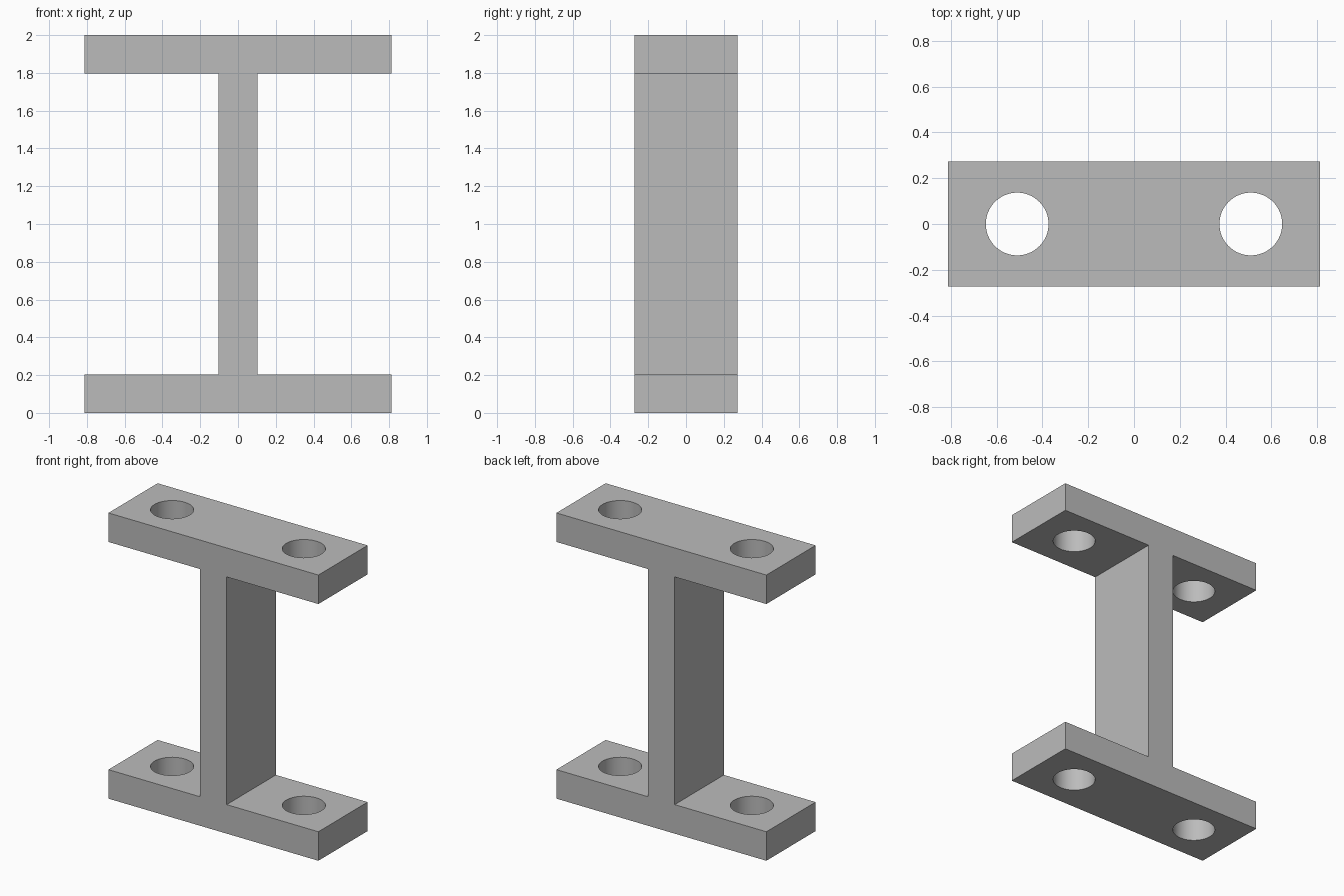
import bpy
import bmesh
from math import radians
from mathutils import Matrix

cube = bpy.data.objects.get("Cube")
if cube:
    bpy.data.objects.remove(cube, do_unlink=True)

HALF_W, HALF_D, HEIGHT = 0.813, 0.272, 2.0
FLANGE, HALF_WEB = 0.203, 0.103
HOLE_X, HOLE_R = 0.51, 0.137

grey = bpy.data.materials.new("plain grey")
grey.use_nodes = True
colour = (0.5, 0.5, 0.5, 1)
grey.diffuse_color = colour
grey.node_tree.nodes["Principled BSDF"].inputs["Base Color"].default_value = colour


def add_object(name, bm):
    bmesh.ops.recalc_face_normals(bm, faces=bm.faces)
    mesh = bpy.data.meshes.new(name)
    bm.to_mesh(mesh)
    bm.free()
    mesh.materials.append(grey)
    obj = bpy.data.objects.new(name, mesh)
    bpy.context.collection.objects.link(obj)
    return obj


# I-shaped profile: right half, then its mirror, extruded front to back
right = [(HALF_W, 0), (HALF_W, FLANGE), (HALF_WEB, FLANGE),
         (HALF_WEB, HEIGHT - FLANGE), (HALF_W, HEIGHT - FLANGE), (HALF_W, HEIGHT)]
outline = right + [(-x, z) for x, z in reversed(right)]
bm = bmesh.new()
face = bm.faces.new([bm.verts.new((x, -HALF_D, z)) for x, z in outline])
extruded = bmesh.ops.extrude_face_region(bm, geom=[face])["geom"]
bmesh.ops.translate(bm, vec=(0, 2 * HALF_D, 0),
                    verts=[v for v in extruded if isinstance(v, bmesh.types.BMVert)])
beam = add_object("flanged_beam", bm)

# One long drill per side passes through both flanges
bm = bmesh.new()
for side in (-1, 1):
    bmesh.ops.create_cone(bm, cap_ends=True, segments=64, radius1=HOLE_R, radius2=HOLE_R,
                          depth=HEIGHT + 0.4,
                          matrix=Matrix.Translation((side * HOLE_X, 0, HEIGHT / 2)))
drills = add_object("hole_cutters", bm)
drills.hide_render = True

# Cut the bolt holes, then drop the cutters
cut = beam.modifiers.new("bolt_holes", "BOOLEAN")
cut.operation = "DIFFERENCE"
cut.solver = "EXACT"
cut.object = drills
bpy.ops.object.select_all(action="DESELECT")
bpy.context.view_layer.objects.active = beam
beam.select_set(True)
bpy.ops.object.modifier_apply(modifier=cut.name)
bpy.data.objects.remove(drills, do_unlink=True)

# Smooth hole walls, sharp edges elsewhere
bpy.ops.object.shade_smooth_by_angle(angle=radians(30))
